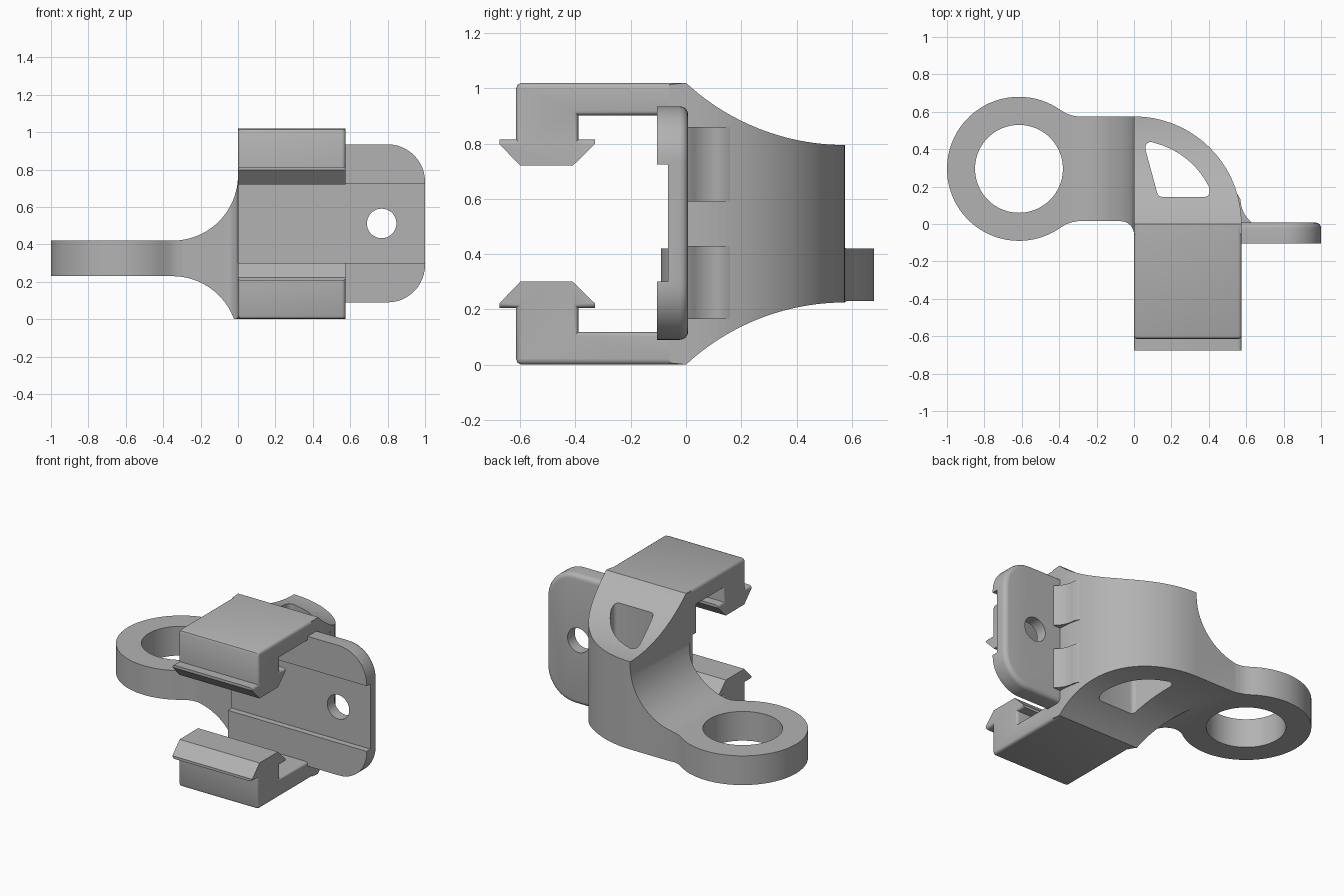
import bpy, bmesh
from math import sin, cos, pi, radians, sqrt
from mathutils import Vector

cube = bpy.data.objects.get("Cube")
if cube:
    bpy.data.objects.remove(cube, do_unlink=True)

grey = bpy.data.materials.new("plain_grey")
grey.use_nodes = True
grey.diffuse_color = (0.45, 0.45, 0.45, 1)
grey.node_tree.nodes["Principled BSDF"].inputs["Base Color"].default_value = (0.45, 0.45, 0.45, 1)

H = 1.02      # overall height
W = 0.575     # clip width and radius of the rounded body


def arc(cx, cy, r, start, end, n=24):
    """Points on a circular arc, angles in degrees."""
    angles = [radians(start + (end - start) * i / n) for i in range(n + 1)]
    return [(cx + r * cos(a), cy + r * sin(a)) for a in angles]


def loft(name, sections):
    """Closed solid through equal-length rings of 3D points."""
    bm = bmesh.new()
    rings = [[bm.verts.new(p) for p in ring] for ring in sections]
    n = len(rings[0])
    for a, b in zip(rings, rings[1:]):
        for i in range(n):
            j = (i + 1) % n
            bm.faces.new((a[i], a[j], b[j], b[i]))
    bm.faces.new(rings[0])
    bm.faces.new(rings[-1])
    bmesh.ops.recalc_face_normals(bm, faces=bm.faces)
    mesh = bpy.data.meshes.new(name)
    bm.to_mesh(mesh)
    bm.free()
    mesh.materials.append(grey)
    obj = bpy.data.objects.new(name, mesh)
    bpy.context.collection.objects.link(obj)
    return obj


def prism(name, outline, axis, lo, hi):
    """Extrude a 2D outline along the x, y or z axis."""
    place = {"x": lambda u, v, t: (t, u, v),
             "y": lambda u, v, t: (u, t, v),
             "z": lambda u, v, t: (u, v, t)}[axis]
    return loft(name, [[place(u, v, t) for u, v in outline] for t in (lo, hi)])


def boolean(obj, tool, operation):
    mod = obj.modifiers.new(operation, "BOOLEAN")
    mod.operation = operation
    mod.solver = "EXACT"
    mod.object = tool
    bpy.context.view_layer.objects.active = obj
    bpy.ops.object.modifier_apply(modifier=mod.name)
    bpy.data.objects.remove(tool, do_unlink=True)


# Rounded body, neck and ring: one plan outline
ring_x, ring_y = -0.615, 0.295
plan = [(W, -0.06)] + arc(0, 0, W, 0, 90, 32)
plan += [(-0.30, 0.575), (-0.33, 0.58), (-0.365, 0.592)]
plan += arc(ring_x, ring_y, 0.385, 56, 304, 64)
plan += [(-0.365, -0.002), (-0.33, 0.01), (-0.30, 0.015), (-0.07, 0.015)]
plan += arc(-0.07, -0.055, 0.07, 80, 0, 6)
body = prism("body_with_ring", plan, "z", -0.1, 1.1)

# Concave flare of the neck, seen from the front
neck = [(-1.1, 0.42)] + arc(-0.35, 0.77, 0.35, -90, 0)
neck += [(0, 1.2), (0.7, 1.2), (0.7, -0.2), (0, -0.2)]
neck += arc(-0.35, -0.12, 0.35, 0, 90) + [(-1.1, 0.23)]
boolean(body, prism("neck_trim", neck, "y", -0.3, 0.9), "INTERSECT")

# Concave taper of the body toward the back
rise = 0.225
r = (W * W + rise * rise) / (2 * rise)
drops = [(W * i / 24, r - sqrt(r * r - (W - W * i / 24) ** 2)) for i in range(25)]
side = [(-0.2, 0.02)] + [(y, rise - d) if y else (y, 0) for y, d in drops] + [(0.8, rise)]
side += [(y, H - z) for y, z in reversed(side)]
boolean(body, prism("taper_trim", side, "x", -1.2, 0.8), "INTERSECT")

# Ring bore and rounded three-sided window
boolean(body, prism("bore", arc(ring_x, ring_y, 0.235, 0, 354, 59), "z", -0.2, 1.2), "DIFFERENCE")
window = arc(0.15, 0.172, 0.027, 190, 270, 4) + arc(0.378, 0.172, 0.027, -90, 20, 5)
window += arc(0, 0, 0.447, 26, 72, 12) + arc(0.092, 0.407, 0.032, 90, 190, 5)
boolean(body, prism("window", window, "z", -0.2, 1.2), "DIFFERENCE")

# Mounting plate with two round corners and a rounded back rim
low, high, back = 0.09, 0.935, 0.008
outline = [(0, low)] + arc(0.8, low + 0.2, 0.2, -90, 0, 12)
outline += arc(0.8, high - 0.2, 0.2, 0, 90, 12) + [(0, high)]
plate = prism("mounting_plate", outline, "y", -0.105, back)
bm = bmesh.new()
bm.from_mesh(plate.data)
rim = [e for e in bm.edges if all(v.co.y > 0 for v in e.verts)
       and any(v.co.x > 0.01 for v in e.verts)]
bmesh.ops.bevel(bm, geom=rim, offset=0.03, segments=4, profile=0.5, affect="EDGES")
bm.to_mesh(plate.data)
bm.free()

# Channel across the plate and its screw hole
channel = [(-0.2, 0.30), (-0.066, 0.30), (-0.066, 0.725), (-0.2, 0.725)]
boolean(plate, prism("channel", channel, "x", -0.1, 1.1), "DIFFERENCE")
boolean(plate, prism("screw_hole", arc(0.768, 0.512, 0.079, 0, 350, 35), "y", -0.3, 0.3), "DIFFERENCE")

# Gussets between plate and body, split around the screw hole
gusset = [(0.5, 0), (0.632, 0)] + arc(0.72, 0.13, 0.15, 228, 180, 8) + [(0.553, 0.16), (0.5, 0.16)]
for name, z0, z1 in (("lower_gusset", 0.165, 0.43), ("upper_gusset", 0.59, 0.86)):
    prism(name, gusset, "z", z0, z1)

# Hooked clip arms: y, z, then the shift of each point at the softened ends
hook = [(0, 0, 0, 1), (-0.595, 0, 0, 1), (-0.609, 0.006, 0.7, 0.7), (-0.615, 0.02, 1, 0),
        (-0.615, 0.205, 1, 0.8), (-0.675, 0.205, 0, 0.8), (-0.675, 0.222, 0, 0),
        (-0.60, 0.30, 0, 0), (-0.41, 0.30, 0, 0), (-0.33, 0.222, 0, 0), (-0.33, 0.205, 0, 0.8),
        (-0.39, 0.205, -0.8, 0.8), (-0.39, 0.118, -0.8, -0.9), (0, 0.118, 0, -0.9)]
soft = 0.02
steps = [soft * (1 - cos(i * pi / 8)) for i in range(5)]
stations = [(x, soft - sqrt(max(0, soft ** 2 - (soft - x) ** 2))) for x in steps]
stations = stations + [(W - x, s) for x, s in reversed(stations)]
for name, flip in (("lower_clip_arm", False), ("upper_clip_arm", True)):
    rings = []
    for x, s in stations:
        pts = [(y + dy * s, z + dz * s) for y, z, dy, dz in hook]
        rings.append([Vector((x, y, H - z if flip else z)) for y, z in pts])
    loft(name, rings)

# Smooth the curved walls, keep the creases
bpy.ops.object.select_all(action="DESELECT")
for obj in bpy.context.scene.objects:
    if obj.type == "MESH":
        obj.select_set(True)
        bpy.context.view_layer.objects.active = obj
bpy.ops.object.shade_smooth_by_angle(angle=radians(30))
